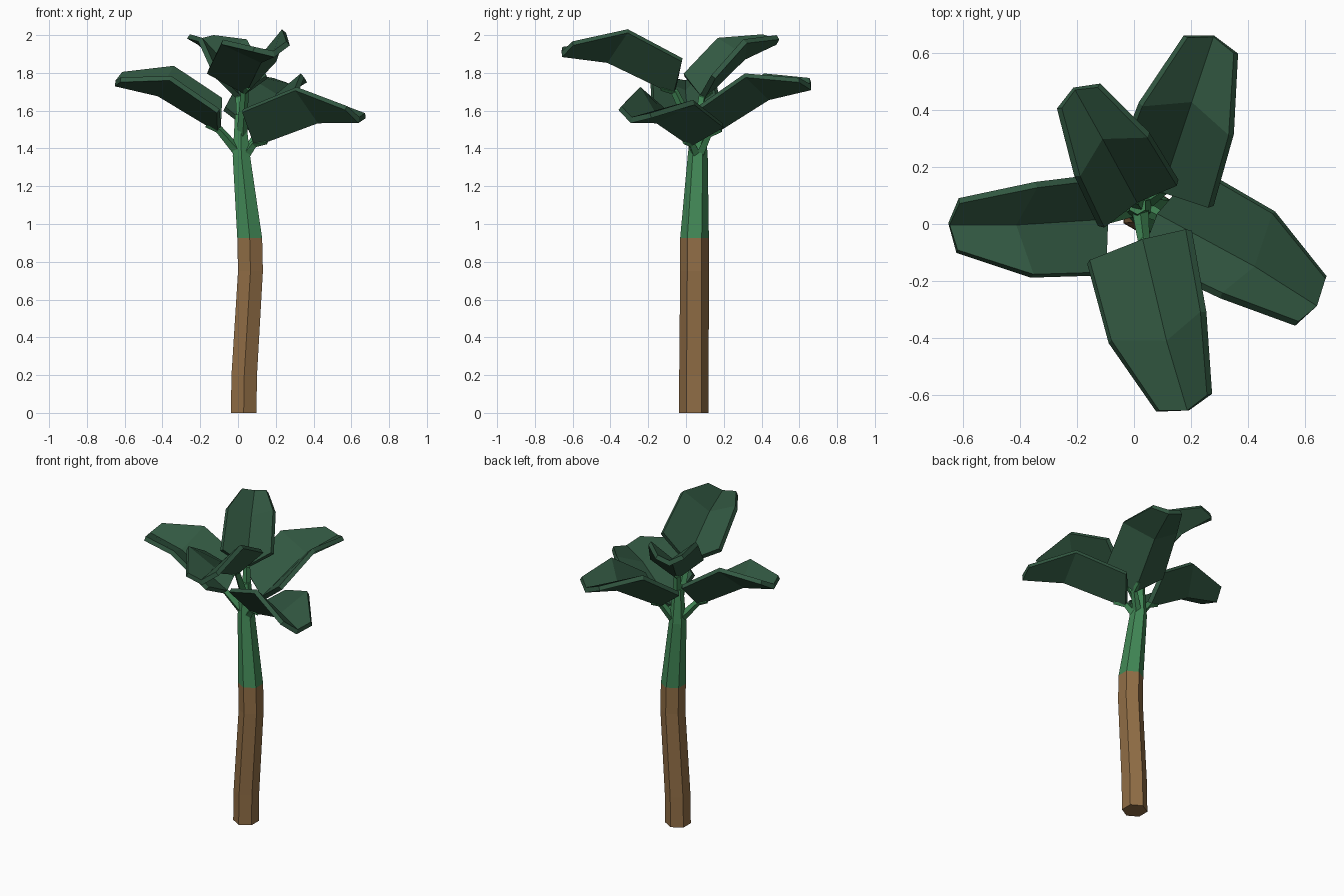
import bpy, bmesh, math
from mathutils import Vector

if "Cube" in bpy.data.objects:
    bpy.data.objects.remove(bpy.data.objects["Cube"])


def material(name, col):
    m = bpy.data.materials.new(name)
    m.diffuse_color = (*col, 1)
    m.use_nodes = True
    m.node_tree.nodes["Principled BSDF"].inputs["Base Color"].default_value = m.diffuse_color
    return m


BROWN = material("bark_brown", (0.283, 0.156, 0.061))
GREEN = material("stalk_green", (0.054, 0.246, 0.093))
LEAF = material("leaf_dark_green", (0.032, 0.098, 0.054))
Z = Vector((0, 0, 1))


def make_object(name, bm, mat):
    bmesh.ops.recalc_face_normals(bm, faces=bm.faces[:])
    me = bpy.data.meshes.new(name)
    bm.to_mesh(me)
    bm.free()
    me.materials.append(mat)
    ob = bpy.data.objects.new(name, me)
    bpy.context.collection.objects.link(ob)
    return ob


def tube(name, points, radii, mat, sides, level=False):
    """Faceted tube through points; level keeps the rings horizontal."""
    bm = bmesh.new()
    pts = [Vector(p) for p in points]
    rings = []
    for i, (p, r) in enumerate(zip(pts, radii)):
        if level:
            a, b = Vector((0, -1, 0)), Vector((1, 0, 0))
        else:
            d = (pts[min(i + 1, len(pts) - 1)] - pts[max(i - 1, 0)]).normalized()
            a = Z.cross(d).normalized()
            b = d.cross(a)
        rings.append([bm.verts.new(p + r * (a * math.cos(t) + b * math.sin(t)))
                      for t in (2 * math.pi * k / sides for k in range(sides))])
    for lo, hi in zip(rings, rings[1:]):
        for k in range(sides):
            n = (k + 1) % sides
            bm.faces.new((lo[k], lo[n], hi[n], hi[k]))
    bm.faces.new(rings[0][::-1])
    bm.faces.new(rings[-1])
    return make_object(name, bm, mat)


# Leaf outline per unit length: (along, up) of the midrib, (along, side, up) of the edge
MIDRIB = [(0, 0), (0.615, 0.077), (1, 0)]
EDGE = [(0.083, 0.29, 0.20), (0.585, 0.27, 0.29), (0.975, 0.15, 0.075)]


def leaf(name, base, tip, roll):
    """V-folded leaf from base to tip; positive roll lifts its left edge."""
    base, tip = Vector(base), Vector(tip)
    length = (tip - base).length
    f = (tip - base).normalized()
    s = Z.cross(f).normalized()
    u = f.cross(s)
    c, n = math.cos(math.radians(roll)), math.sin(math.radians(roll))
    s, u = s * c + u * n, u * c - s * n
    bm = bmesh.new()
    rows = []
    for (ma, mu), (ea, es, eu) in zip(MIDRIB, EDGE):
        row = [(ea, es, eu), (ma, 0, mu), (ea, -es, eu)]
        rows.append([bm.verts.new(base + length * (f * a + s * b + u * h))
                     for a, b, h in row])
    for r0, r1 in zip(rows, rows[1:]):
        for k in range(2):
            bm.faces.new((r0[k], r0[k + 1], r1[k + 1], r1[k]))
    ob = make_object(name, bm, LEAF)
    mod = ob.modifiers.new("thickness", "SOLIDIFY")
    mod.thickness = 0.028
    mod.offset = 0
    mod.use_even_offset = True
    return base + f * length * 0.12 - u * 0.006


# Trunk: brown lower part, tapering green upper part
tube("trunk", [(0.03, 0.042, 0), (0.033, 0.042, 0.2), (0.066, 0.045, 0.75), (0.062, 0.045, 0.925)],
     [0.078, 0.078, 0.076, 0.076], BROWN, 6, True)
tube("stalk", [(0.062, 0.045, 0.925), (0.018, 0.062, 1.36), (0.012, 0.065, 1.58)],
     [0.076, 0.053, 0.032], GREEN, 6, True)

# Leaves: name, midrib base, midrib tip, roll, height where the stem leaves the stalk
LEAVES = [
    ("left", (-0.10, 0.02, 1.50), (-0.65, 0.0, 1.745), -11, 1.36),
    ("front", (0.035, -0.06, 1.70), (0.19, -0.655, 1.90), 10, 1.45),
    ("right", (0.085, 0.03, 1.425), (0.64, -0.29, 1.55), -12, 1.34),
    ("back_left", (0.005, 0.085, 1.67), (-0.21, 0.475, 1.965), 2, 1.50),
    ("back_right", (0.10, 0.12, 1.475), (0.28, 0.66, 1.725), 0, 1.34),
]
for name, base, tip, roll, z in LEAVES:
    end = leaf(name + "_leaf", base, tip, roll)
    tube(name + "_stem", [(0.02, 0.062, z), base, end], [0.03, 0.021, 0.012], GREEN, 4)
